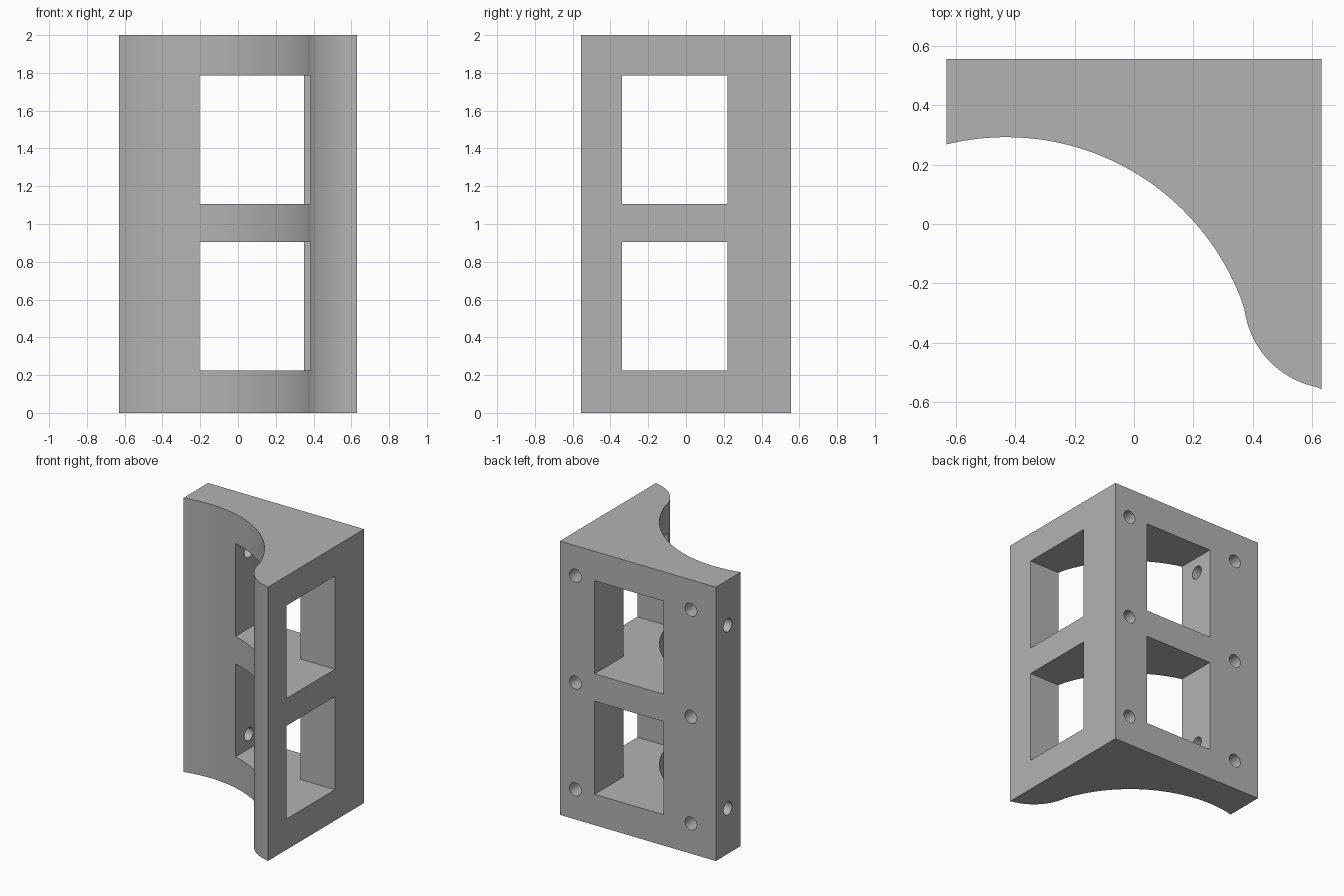
import bpy, bmesh, math
from mathutils import Matrix, Vector

cube = bpy.data.objects.get("Cube")
if cube:
    bpy.data.objects.remove(cube, do_unlink=True)

W, D, H = 0.63, 0.555, 2.0          # half width, half depth, height

grey = bpy.data.materials.new("plain grey")
grey.use_nodes = True
colour = (0.45, 0.45, 0.45, 1)
grey.diffuse_color = colour
grey.node_tree.nodes["Principled BSDF"].inputs["Base Color"].default_value = colour


def make_object(name, bm):
    bmesh.ops.recalc_face_normals(bm, faces=bm.faces)
    mesh = bpy.data.meshes.new(name)
    bm.to_mesh(mesh)
    bm.free()
    mesh.materials.append(grey)
    obj = bpy.data.objects.new(name, mesh)
    bpy.context.collection.objects.link(obj)
    return obj


def arc(cx, cy, r, start, end, steps):
    return [(cx + r * math.cos(start + (end - start) * i / steps),
             cy + r * math.sin(start + (end - start) * i / steps))
            for i in range(steps + 1)]


def cut(target, name, bm):
    cutter = make_object(name, bm)
    cutter.hide_render = True
    mod = target.modifiers.new(name, 'BOOLEAN')
    mod.operation, mod.solver, mod.object = 'DIFFERENCE', 'EXACT', cutter
    bpy.context.view_layer.objects.active = target
    bpy.ops.object.modifier_apply(modifier=mod.name)
    bpy.data.objects.remove(cutter, do_unlink=True)


def box(lo, hi):
    bm = bmesh.new()
    lo, hi = Vector(lo), Vector(hi)
    bmesh.ops.create_cube(bm, size=1, matrix=Matrix.Translation((lo + hi) / 2)
                          @ Matrix.Diagonal((*(hi - lo), 1)))
    return bm


def drill(bm, centre, axis, length, radius=0.048):
    turn = Matrix.Rotation(math.pi / 2, 4, axis)
    bmesh.ops.create_cone(bm, cap_ends=True, segments=32, radius1=radius, radius2=radius,
                          depth=length, matrix=Matrix.Translation(centre) @ turn)


# Bracket body: large hollow arc running into a rounded foot, extruded upwards
hollow_c, hollow_r = (-0.43, -0.553), 0.845
foot_c, foot_r = (0.677, -0.247), 0.308
join = (0.369, -0.27)
hollow = arc(*hollow_c, hollow_r, math.acos((-W - hollow_c[0]) / hollow_r),
             math.atan2(join[1] - hollow_c[1], join[0] - hollow_c[0]), 48)
foot = arc(*foot_c, foot_r, math.pi + math.atan2(foot_c[1] - join[1], foot_c[0] - join[0]),
           2 * math.pi - math.acos((W - foot_c[0]) / foot_r), 24)
profile = hollow + foot[1:-1] + [(W, -D), (W, D), (-W, D)]
bm = bmesh.new()
base = bm.faces.new([bm.verts.new((x, y, 0)) for x, y in profile])
top = bmesh.ops.extrude_face_region(bm, geom=[base])
bmesh.ops.translate(bm, vec=(0, 0, H),
                    verts=[v for v in top["geom"] if isinstance(v, bmesh.types.BMVert)])
bracket = make_object("corner_bracket", bm)

# Two window levels, each opened through the back and through the side
for z0, z1 in ((0.225, 0.905), (1.105, 1.785)):
    cut(bracket, "back_window", box((-0.205, -0.9, z0), (0.35, 0.9, z1)))
    cut(bracket, "side_window", box((-0.5, -0.34, z0), (0.9, 0.22, z1)))

# Blind bolt holes in the back
bm = bmesh.new()
for x in (-0.428, 0.505):
    for z in (0.22, 1.0, 1.78):
        drill(bm, (x, D, z), 'X', 0.32)
cut(bracket, "back_bolt_holes", bm)

# Bolt holes from the narrow edge into the windows
bm = bmesh.new()
for z in (0.332, 1.67):
    drill(bm, (-0.45, 0.418, z), 'Y', 0.6)
cut(bracket, "edge_bolt_holes", bm)

bpy.ops.object.select_all(action='DESELECT')
bracket.select_set(True)
bpy.context.view_layer.objects.active = bracket
bpy.ops.object.shade_smooth_by_angle(angle=math.radians(30))
